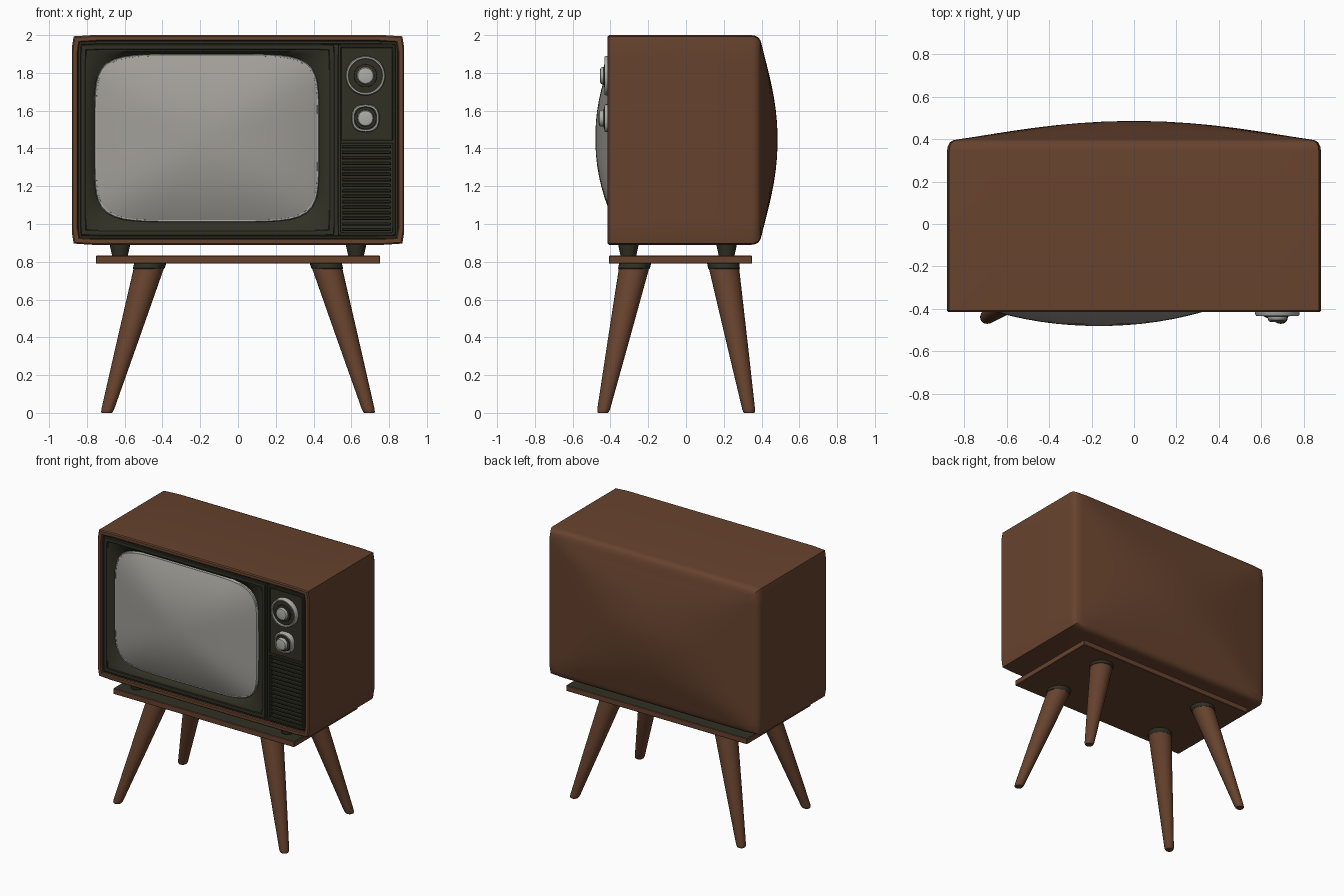
import bpy, bmesh, math
from mathutils import Vector

if "Cube" in bpy.data.objects:
    bpy.data.objects.remove(bpy.data.objects["Cube"])


def material(name, rgb):
    m = bpy.data.materials.new(name)
    m.diffuse_color = (*rgb, 1)
    m.use_nodes = True
    m.node_tree.nodes["Principled BSDF"].inputs["Base Color"].default_value = m.diffuse_color
    return m


WOOD = material("brown wood", (0.135, 0.055, 0.027))
DARK = material("dark olive plastic", (0.030, 0.030, 0.018))
GLASS = material("grey glass", (0.36, 0.345, 0.315))
SILVER = material("silver trim", (0.42, 0.42, 0.39))


def finish(name, bm, mats, smooth=True):
    bmesh.ops.recalc_face_normals(bm, faces=bm.faces)
    me = bpy.data.meshes.new(name)
    bm.to_mesh(me)
    bm.free()
    for m in mats:
        me.materials.append(m)
    ob = bpy.data.objects.new(name, me)
    bpy.context.collection.objects.link(ob)
    if smooth:
        bpy.ops.object.select_all(action='DESELECT')
        bpy.context.view_layer.objects.active = ob
        ob.select_set(True)
        bpy.ops.object.shade_smooth_by_angle(angle=math.radians(35))
    return ob


def skin(name, loops, mat, closed=False):
    """Skin a list of point loops, capped at both ends or closed into a ring."""
    bm = bmesh.new()
    rows = [[bm.verts.new(p) for p in loop] for loop in loops]
    n = len(rows[0])
    pairs = list(zip(rows, rows[1:]))
    if closed:
        pairs.append((rows[-1], rows[0]))
    else:
        bm.faces.new(rows[0])
        bm.faces.new(rows[-1])
    for a, b in pairs:
        for i in range(n):
            j = (i + 1) % n
            bm.faces.new((a[i], a[j], b[j], b[i]))
    return finish(name, bm, [mat])


def ring(cx, cz, hw, hh, power, y, n=96):
    """Superellipse outline facing the front; a high power gives a rectangle."""
    pts = []
    for i in range(n):
        a = math.tau * i / n
        c, s = math.cos(a), math.sin(a)
        r = (abs(c) ** power + abs(s) ** power) ** (-1 / power)
        pts.append(Vector((cx + hw * r * c, y, cz + hh * r * s)))
    return pts


def box(name, x0, x1, y0, y1, z0, z1, mat, bevel=0.004):
    bm = bmesh.new()
    bmesh.ops.create_cube(bm, size=1)
    for v in bm.verts:
        v.co = Vector(((x0 + x1) / 2 + v.co.x * (x1 - x0),
                       (y0 + y1) / 2 + v.co.y * (y1 - y0),
                       (z0 + z1) / 2 + v.co.z * (z1 - z0)))
    bmesh.ops.bevel(bm, geom=bm.edges[:], offset=bevel, segments=1, affect='EDGES')
    return finish(name, bm, [mat], smooth=False)


def post(name, discs, mat, n=32):
    """Stack of horizontal discs (x, y, z, radius)."""
    skin(name, [[Vector((x + r * math.cos(math.tau * i / n),
                         y + r * math.sin(math.tau * i / n), z))
                 for i in range(n)] for x, y, z, r in discs], mat)


# cabinet: recessed front, rounded edges, domed back
CZ, HW, HH = 1.445, 0.88, 0.555
loops = [ring(0, CZ, HW - d, HH - d, 60, y) for d, y in [
    (0.032, -0.36), (0.032, -0.408), (0.027, -0.415), (0.007, -0.415),
    (0.0, -0.408), (0.0, 0.345), (0.003, 0.365), (0.012, 0.383), (0.028, 0.394)]]
for s in (0.95, 0.9, 0.83, 0.75, 0.65, 0.54, 0.42, 0.3, 0.18, 0.06):
    loops.append(ring(0, CZ, 0.855 * s, 0.53 * s, 2 + 50 * s ** 6,
                      0.396 + 0.089 * (1 - s * s) ** 1.25))
skin("cabinet", loops, WOOD)


# rectangular frames around the front
def frame(name, x0, x1, z0, z1, w, y_front, y_back=-0.355):
    cx, cz, hw, hh = (x0 + x1) / 2, (z0 + z1) / 2, (x1 - x0) / 2, (z1 - z0) / 2
    skin(name, [ring(cx, cz, hw - d, hh - d, 150, y) for d, y in [
        (0, y_back), (0, y_front + .004), (.004, y_front),
        (w - .004, y_front), (w, y_front + .004), (w, y_back)]], DARK, closed=True)


box("front_backing", -0.85, 0.85, -0.366, -0.35, 0.92, 1.97, DARK)
frame("front_outer_frame", -0.849, 0.849, 0.921, 1.969, 0.018, -0.395)
frame("screen_frame", -0.835, 0.512, 0.938, 1.952, 0.03, -0.408)
frame("control_frame", 0.528, 0.835, 0.938, 1.952, 0.018, -0.408)

# funnel surround leading in to the screen
SX, SZ, SW, SH = -0.165, 1.455, 0.595, 0.445
skin("screen_surround", [
    ring(SX, 1.445, 0.648, 0.48, 150, -0.355),
    ring(SX, 1.445, 0.648, 0.48, 150, -0.400),
    ring(SX, 1.445, 0.635, 0.468, 60, -0.398),
    ring(SX, SZ, SW + .006, SH + .006, 7, -0.375),
    ring(SX, SZ, SW - .01, SH - .01, 6, -0.355)], DARK, closed=True)

# bulging screen with thin rim
loops = [ring(SX, SZ, SW * .97, SH * .97, 6, -0.355)]
for s in (0.985, 0.95, 0.9, 0.8, 0.7, 0.58, 0.46, 0.34, 0.22, 0.1, 0.03):
    loops.append(ring(SX, SZ, SW * s, SH * s, 2 + 4 * s, -0.48 + 0.1 * s ** 2.1))
skin("screen_glass", loops, GLASS)
skin("screen_rim", [ring(SX, SZ, SW - d, SH - d, 6, y) for d, y in [
    (0, -0.36), (0, -0.380), (.004, -0.386), (.010, -0.386), (.014, -0.36)]],
    SILVER, closed=True)

# control panel and speaker grille
box("control_panel", 0.545, 0.82, -0.396, -0.36, 1.44, 1.936, DARK)
box("control_crossbar", 0.54, 0.825, -0.408, -0.36, 1.425, 1.445, DARK)
for i in range(16):
    z = 0.962 + i * 0.0292
    box("grille_slat", 0.55, 0.81, -0.402, -0.36, z, z + 0.018, DARK, 0.005)


# dials: silver ring, dark face, silver knob
def dial(name, cx, cz, r, k, power, tip):
    def stack(part, steps, mat, p, closed=False):
        skin(name + part, [ring(cx, cz, q, q, p, y, 48) for q, y in steps], mat, closed)
    stack("_base", [(r * .97, -0.39), (r * .97, -0.418), (r * .5, -0.424)], DARK, power)
    stack("_ring", [(r, -0.39), (r, -0.424), (r - .005, -0.432),
                    (r - .013, -0.432), (r - .018, -0.41)], SILVER, power, True)
    stack("_collar", [(k + .016, -0.41), (k + .014, -0.434), (k, -0.436)], DARK, 2)
    stack("_knob", [(k, -0.42), (k, tip + .012), (k * .88, tip + .003),
                    (k * .6, tip)], SILVER, 2)


dial("channel_dial", 0.675, 1.785, 0.105, 0.046, 2, -0.456)
dial("volume_dial", 0.675, 1.56, 0.074, 0.044, 2.5, -0.462)

# cabinet feet
for x in (-0.625, 0.625):
    for y in (-0.305, 0.215):
        post("cabinet_foot", [(x, y, 0.825, 0.04), (x, y, 0.87, 0.05),
                              (x, y, 0.895, 0.055)], DARK)

# stand top, dark upper face
slab = box("stand_top", -0.753, 0.753, -0.408, 0.35, 0.79, 0.832, WOOD, 0.003)
slab.data.materials.append(DARK)
for f in slab.data.polygons:
    f.material_index = 1 if f.normal.z > 0.9 else 0

# splayed tapered legs with dark collars
for sx in (-1, 1):
    for name, yt, yb in (("front", -0.27, -0.44), ("back", 0.197, 0.335)):
        def at(z, r):
            t = z / 0.79
            return (sx * (0.695 - 0.23 * t), yb + (yt - yb) * t, z, r)
        post(name + "_leg", [at(0, .026), at(.006, .031), at(.02, .034),
                             at(.40, .058), at(.78, .081)], WOOD)
        post(name + "_leg_collar", [at(.762, .081), at(.766, .084), at(.792, .085)], DARK)
